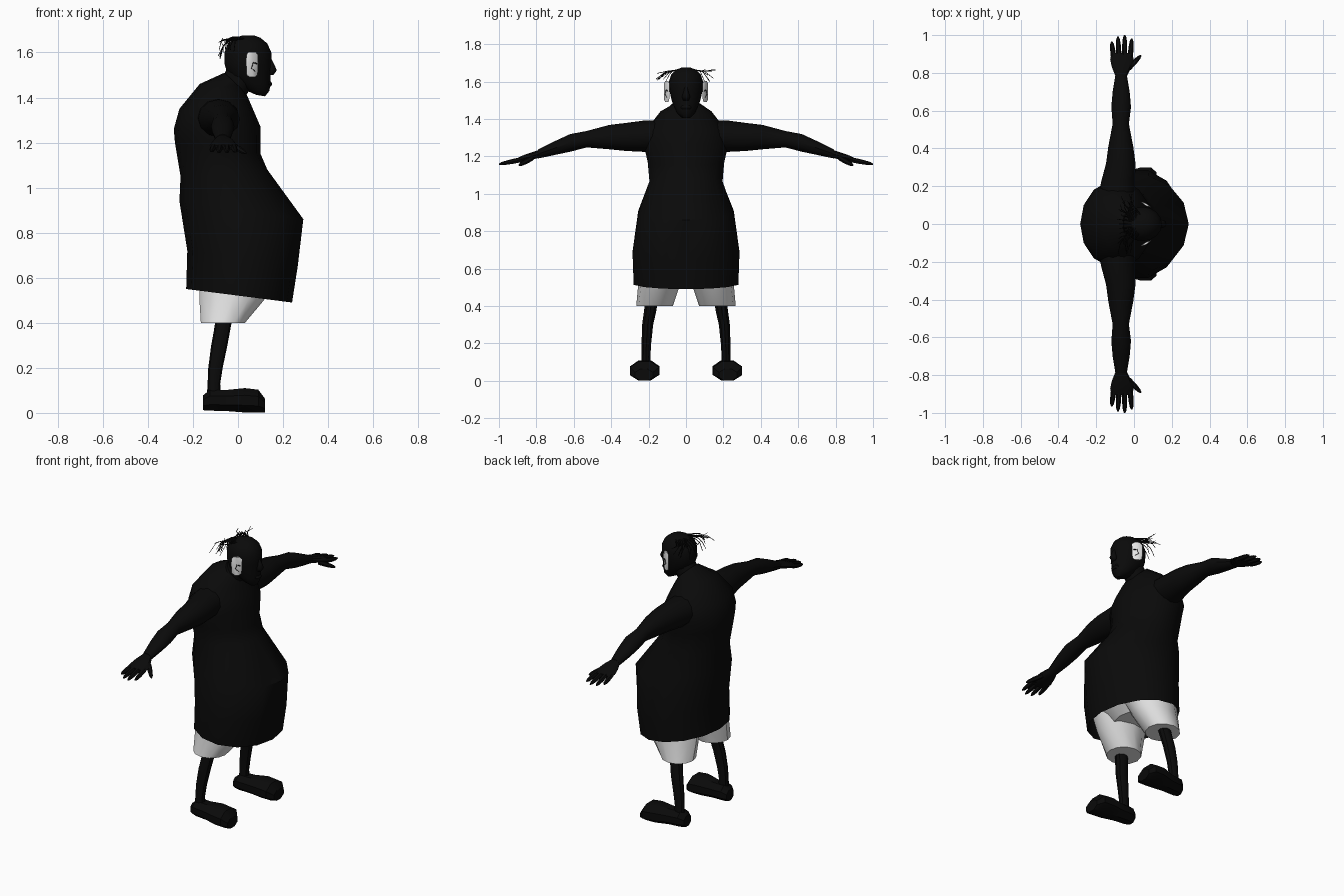
import bpy, bmesh, math, random
from mathutils import Vector as V

if "Cube" in bpy.data.objects:
    bpy.data.objects.remove(bpy.data.objects["Cube"])

random.seed(4)


def material(name, c):
    m = bpy.data.materials.new(name)
    m.diffuse_color = (c, c, c, 1)
    m.use_nodes = True
    m.node_tree.nodes["Principled BSDF"].inputs["Base Color"].default_value = m.diffuse_color
    return m


BLACK = material("soft_black", 0.003)
WHITE = material("off_white", 0.8)


def ring(c, u, v, n, half=False):
    """Points round an ellipse with half axes u and v."""
    s = 1 / math.cos(math.pi / n) if half else 1
    o = 0.5 if half else 0
    out = []
    for i in range(n):
        a = 2 * math.pi * (i + o) / n
        out.append(V(c) + V(u) * math.cos(a) * s + V(v) * math.sin(a) * s)
    return out


def loft(name, rings, mat, start=True, end=True, side=1, angle=35):
    """Skin a list of rings; side=-1 reflects across the y axis."""
    bm = bmesh.new()
    rows = [[bm.verts.new((p.x, p.y * side, p.z)) for p in r] for r in rings]
    n = len(rows[0])
    for a, b in zip(rows, rows[1:]):
        for i in range(n):
            j = (i + 1) % n
            bm.faces.new((a[i], a[j], b[j], b[i]))
    if start:
        bm.faces.new(rows[0][::-1])
    if end:
        bm.faces.new(rows[-1])
    bmesh.ops.recalc_face_normals(bm, faces=bm.faces)
    me = bpy.data.meshes.new(name)
    bm.to_mesh(me)
    bm.free()
    me.materials.append(mat)
    ob = bpy.data.objects.new(name, me)
    bpy.context.collection.objects.link(ob)
    bpy.ops.object.select_all(action='DESELECT')
    ob.select_set(True)
    bpy.context.view_layer.objects.active = ob
    bpy.ops.object.shade_smooth_by_angle(angle=math.radians(angle))
    return ob


def span(fx, fz, bx, bz, hw, n):
    """Ring from a front point, a back point and a half width."""
    f, b = V((fx, 0, fz)), V((bx, 0, bz))
    return ring((f + b) / 2, (f - b) / 2, (0, hw, 0), n)


def strand(name, pts, r):
    cu = bpy.data.curves.new(name, 'CURVE')
    cu.dimensions = '3D'
    cu.bevel_depth = r
    cu.bevel_resolution = 0
    sp = cu.splines.new('POLY')
    sp.points.add(len(pts) - 1)
    for i, p in enumerate(pts):
        sp.points[i].co = (*p, 1)
        sp.points[i].radius = 1 - 0.6 * i / (len(pts) - 1)
    cu.materials.append(BLACK)
    ob = bpy.data.objects.new(name, cu)
    bpy.context.collection.objects.link(ob)


# Long loose shirt, open at the hem
shirt = [(.24, .49, -.23, .55, .287), (.265, .65, -.225, .72, .293),
         (.29, .86, -.26, .94, .262), (.13, 1.08, -.255, 1.05, .20),
         (.10, 1.15, -.28, 1.20, .21), (.10, 1.27, -.285, 1.26, .232),
         (.07, 1.34, -.26, 1.35, .215), (.04, 1.41, -.17, 1.46, .14),
         (.03, 1.425, -.06, 1.51, .075)]
loft("shirt", [span(*s, 14) for s in shirt], BLACK, start=False)

# Neck and head
loft("neck", [ring((-.03, 0, 1.42), (.06, 0, -.02), (0, .06, 0), 12),
              ring((.03, 0, 1.53), (.07, 0, -.02), (0, .06, 0), 12)], BLACK)
head = [(.12, 1.405, .08, 1.412, .025), (.14, 1.43, .04, 1.43, .047),
        (.143, 1.46, -.01, 1.47, .064), (.145, 1.50, -.045, 1.50, .077),
        (.148, 1.55, -.06, 1.55, .088), (.148, 1.60, -.06, 1.60, .091),
        (.13, 1.64, -.045, 1.64, .078), (.10, 1.665, -.01, 1.665, .05),
        (.07, 1.676, .02, 1.676, .02)]
loft("head", [span(*s, 16) for s in head], BLACK, angle=60)
loft("nose", [ring((.14, 0, 1.575), (.006, 0, 0), (0, .008, 0), 8),
              ring((.148, 0, 1.545), (.014, 0, 0), (0, .013, 0), 8),
              ring((.150, 0, 1.52), (.022, 0, 0), (0, .022, 0), 8),
              ring((.145, 0, 1.50), (.012, 0, 0), (0, .016, 0), 8)], BLACK, angle=60)
loft("lips", [ring((.138, 0, 1.448), (.008, 0, 0), (0, .02, 0), 8),
              ring((.138, 0, 1.460), (.014, 0, 0), (0, .03, 0), 8),
              ring((.138, 0, 1.472), (.008, 0, 0), (0, .02, 0), 8)], BLACK)

for side, tag in ((1, "left"), (-1, "right")):
    # Ear flaring outward toward the back
    ear = [(1.49, .012), (1.50, .024), (1.55, .027), (1.59, .026), (1.602, .015)]
    loft(tag + "_ear",
         [ring((.063, .103, z), (w, -w * .55, 0), (.002, .005, 0), 8)
          for z, w in ear], WHITE, side=side)
    strand(tag + "_ear_fold",
           [(.085, side * .098, 1.55), (.068, side * .107, 1.555),
            (.06, side * .111, 1.53), (.078, side * .102, 1.515)], .003)

    # Sleeve and arm, tapering to the wrist: y, x, z, half depth, half height
    arm = [(.10, -.09, 1.31, .10, .085), (.22, -.085, 1.308, .09, .084),
           (.32, -.07, 1.304, .078, .075), (.41, -.07, 1.303, .066, .065),
           (.53, -.07, 1.292, .043, .044), (.62, -.068, 1.272, .052, .047),
           (.70, -.068, 1.245, .045, .037), (.79, -.068, 1.213, .030, .024)]
    loft(tag + "_arm", [ring((x, y, z), (rx, 0, 0), (0, 0, rz), 12)
                        for y, x, z, rx, rz in arm], BLACK, side=side)
    palm = [(.78, -.068, 1.215, .029, .022), (.83, -.065, 1.200, .052, .021),
            (.87, -.064, 1.188, .062, .019), (.905, -.064, 1.178, .056, .012)]
    loft(tag + "_palm", [ring((x, y, z), (rx, 0, 0), (0, 0, rz), 10)
                         for y, x, z, rx, rz in palm], BLACK, side=side)

    # Fingers and thumb
    digits = [((-.108, .88, 1.182), (-.118, .965, 1.163)),
              ((-.080, .89, 1.182), (-.085, .992, 1.158)),
              ((-.050, .89, 1.182), (-.049, 1.0, 1.158)),
              ((-.020, .88, 1.182), (-.012, .982, 1.160)),
              ((-.028, .825, 1.19), (.036, .892, 1.152))]
    for k, (a, b) in enumerate(digits):
        a, b = V(a), V(b)
        d = (b - a).normalized()
        u = d.cross(V((0, 0, 1))).normalized()
        w = u.cross(d)
        loft(tag + ("_thumb" if k == 4 else "_finger_%d" % (k + 1)),
             [ring(a.lerp(b, t), u * r, w * r, 6)
              for t, r in ((0, .014), (.5, .0135), (.85, .010), (1, .004))],
             BLACK, side=side, angle=50)

    # Shorts leg, bare leg and shoe
    leg = [(.40, -.067, .168, .098, .098), (.50, -.028, .147, .143, .110),
           (.58, -.005, .13, .165, .125)]
    loft(tag + "_shorts_leg", [ring((x, y, z), (rx, 0, 0), (0, ry, 0), 12)
                               for z, x, y, rx, ry in leg], WHITE, side=side)
    shin = [(.43, -.06, .183, .037, .036), (.36, -.072, .194, .036, .034),
            (.30, -.083, .205, .036, .031), (.20, -.10, .212, .032, .027),
            (.13, -.107, .214, .028, .025), (.06, -.107, .214, .032, .028)]
    loft(tag + "_leg", [ring((x, y, z), (rx, 0, 0), (0, ry, 0), 10)
                        for z, x, y, rx, ry in shin], BLACK, side=side)
    shoe = [(-.155, .207, .035, .045, .033), (-.125, .210, .055, .056, .046),
            (-.05, .214, .060, .055, .047), (.03, .220, .078, .056, .054),
            (.09, .222, .078, .052, .051), (.12, .225, .048, .032, .031)]
    loft(tag + "_shoe", [ring((x, y, z), (0, ry, 0), (0, 0, rz), 8, True)
                         for x, y, ry, z, rz in shoe], BLACK, side=side)

# Seat of the shorts, hidden under the shirt
loft("shorts_seat", [span(.10, .52, -.16, .53, .17, 12),
                     span(.17, .58, -.18, .60, .24, 12),
                     span(.17, .70, -.18, .70, .24, 12)], WHITE)

# Thin wild hair strands from the crown
for i in range(22):
    s = 1 if i % 2 else -1
    reach = random.uniform(.09, .165)
    x0, x1 = random.uniform(-.03, .05), random.uniform(-.09, .0)
    z1 = random.uniform(1.59, 1.67)
    strand("hair_strand_%d" % (i + 1),
           [(x0, s * .02, 1.668), (x0 - .02, s * .06, 1.66),
            ((x0 + x1) / 2 - .02, s * (.05 + reach) / 2, 1.655),
            (x1, s * reach, z1)], .0035)
for i in range(7):
    y = -.06 + .02 * i
    strand("back_hair_%d" % (i + 1),
           [(0, y * .6, 1.665), (-.04, y, 1.65), (-.065, y * 1.1, 1.63),
            (random.uniform(-.09, -.06), y * 1.3, random.uniform(1.57, 1.655))], .0035)
